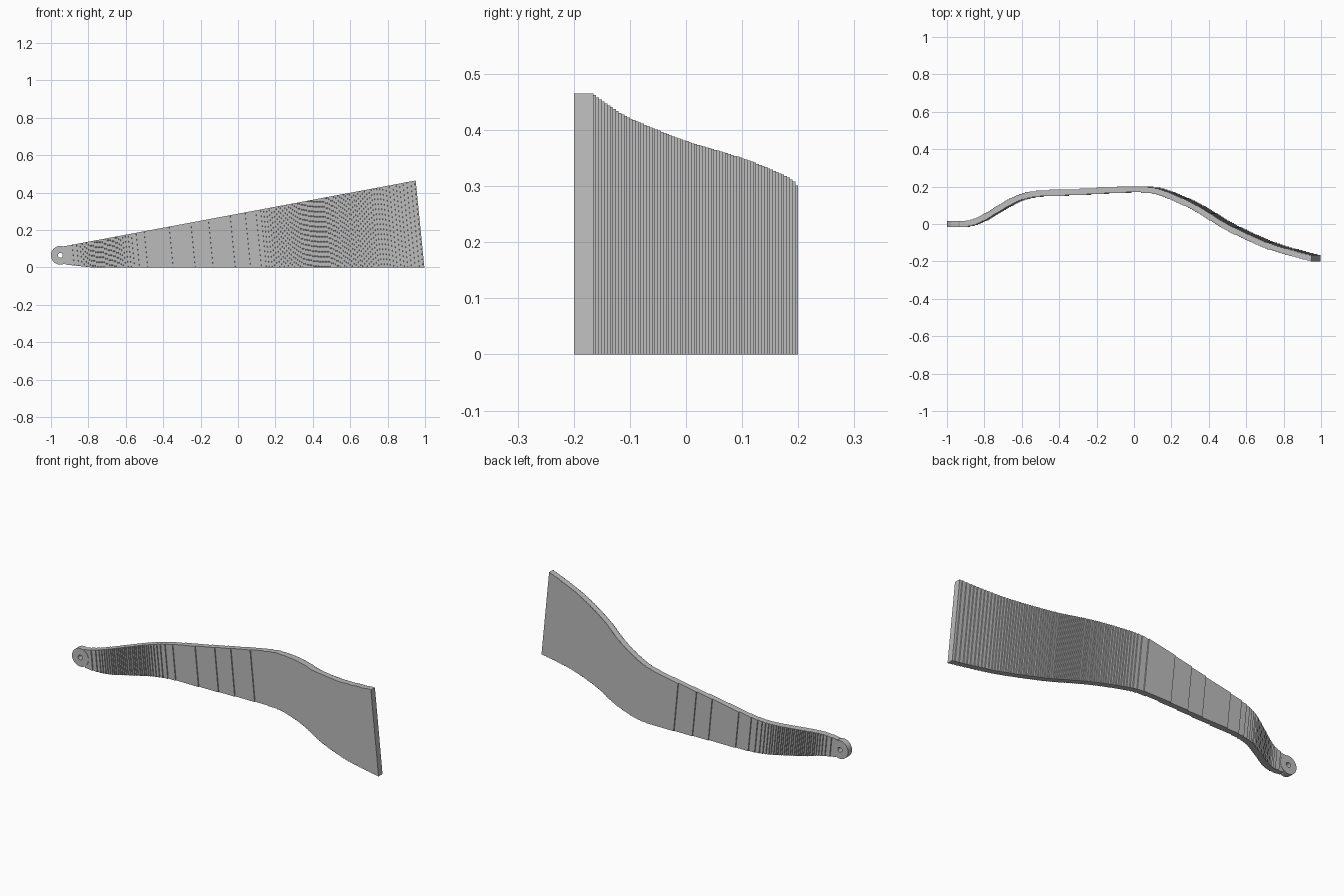
import bpy, bmesh, math

cube = bpy.data.objects.get("Cube")
if cube:
    bpy.data.objects.remove(cube, do_unlink=True)

grey = bpy.data.materials.new("plain grey")
grey.use_nodes = True
grey.diffuse_color = (0.5, 0.5, 0.5, 1)
grey.node_tree.nodes["Principled BSDF"].inputs["Base Color"].default_value = (0.5, 0.5, 0.5, 1)

# Centre line of the bent blade, seen from above
PATH = [(-1, 0), (-.9, 0), (-.82, .02), (-.7, .088), (-.6, .14), (-.5, .162),
        (-.3, .17), (-.1, .18), (.05, .184), (.15, .174), (.26, .134), (.37, .081),
        (.533, -.016), (.75, -.114), (.915, -.163), (1, -.1835)]
HALF = 0.016     # half thickness
LEAN = 0.1       # sideways lean of the bend lines
STEP = 0.005     # height of the terraces
END = 0.9965


def slope(i):
    a, b = PATH[max(i - 1, 0)], PATH[min(i + 1, len(PATH) - 1)]
    return (b[1] - a[1]) / (b[0] - a[0])


def bend(u):
    """Smooth curve through the path points."""
    i = max(k for k in range(len(PATH) - 1) if PATH[k][0] <= u)
    (x0, y0), (x1, y1) = PATH[i], PATH[i + 1]
    h = x1 - x0
    t = (u - x0) / h
    return (y0 + (y1 - y0) * t * t * (3 - 2 * t)
            + h * t * (1 - t) * (slope(i) * (1 - t) - slope(i + 1) * t))


def walls(u):
    """Terraced front and back positions of the blade."""
    d = (bend(u + .001) - bend(u - .001)) / .002
    w = HALF * math.sqrt(1 + d * d)
    y = bend(u)
    return tuple(round(v / STEP) * STEP for v in (y - w, y + w))


def finish(bm, name):
    bmesh.ops.recalc_face_normals(bm, faces=bm.faces)
    mesh = bpy.data.meshes.new(name)
    bm.to_mesh(mesh)
    bm.free()
    mesh.materials.append(grey)
    obj = bpy.data.objects.new(name, mesh)
    bpy.context.collection.objects.link(obj)


# Blade: cross-sections placed at both sides of every terrace edge
start = -0.92
columns = [(start, walls(start))]
u = start
while u + .002 < END:
    u += .002
    now = walls(u)
    if now != columns[-1][1]:
        columns += [(u - .0008, columns[-1][1]), (u, now)]
    elif abs(u + .78) < .001:
        columns.append((u, now))
columns.append((END, columns[-1][1]))

bm = bmesh.new()
rings = []
for u, (front, back) in columns:
    top = (.465 + .187 * (u - .95)) / (1 + .187 * LEAN)
    low = max(0, (-.78 - u) * .11)
    rings.append([bm.verts.new((u - LEAN * z, y, z))
                  for y, z in ((front, low), (back, low), (back, top), (front, top))])
for a, b in zip(rings, rings[1:]):
    for k in range(4):
        j = (k + 1) % 4
        bm.faces.new((a[k], a[j], b[j], b[k]))
bm.faces.new(rings[0])
bm.faces.new(rings[-1])
finish(bm, "bent_blade")

# Pivot eye: round end with a small through hole
bm = bmesh.new()
sides = 40
loops = []
for radius, y in ((.05, -.017), (.05, .017), (.013, .017), (.013, -.017)):
    loops.append([bm.verts.new((-.95 + radius * math.cos(math.tau * k / sides), y,
                                .065 + radius * math.sin(math.tau * k / sides)))
                  for k in range(sides)])
for n in range(4):
    a, b = loops[n], loops[(n + 1) % 4]
    for k in range(sides):
        j = (k + 1) % sides
        bm.faces.new((a[k], a[j], b[j], b[k]))
finish(bm, "pivot_eye")
